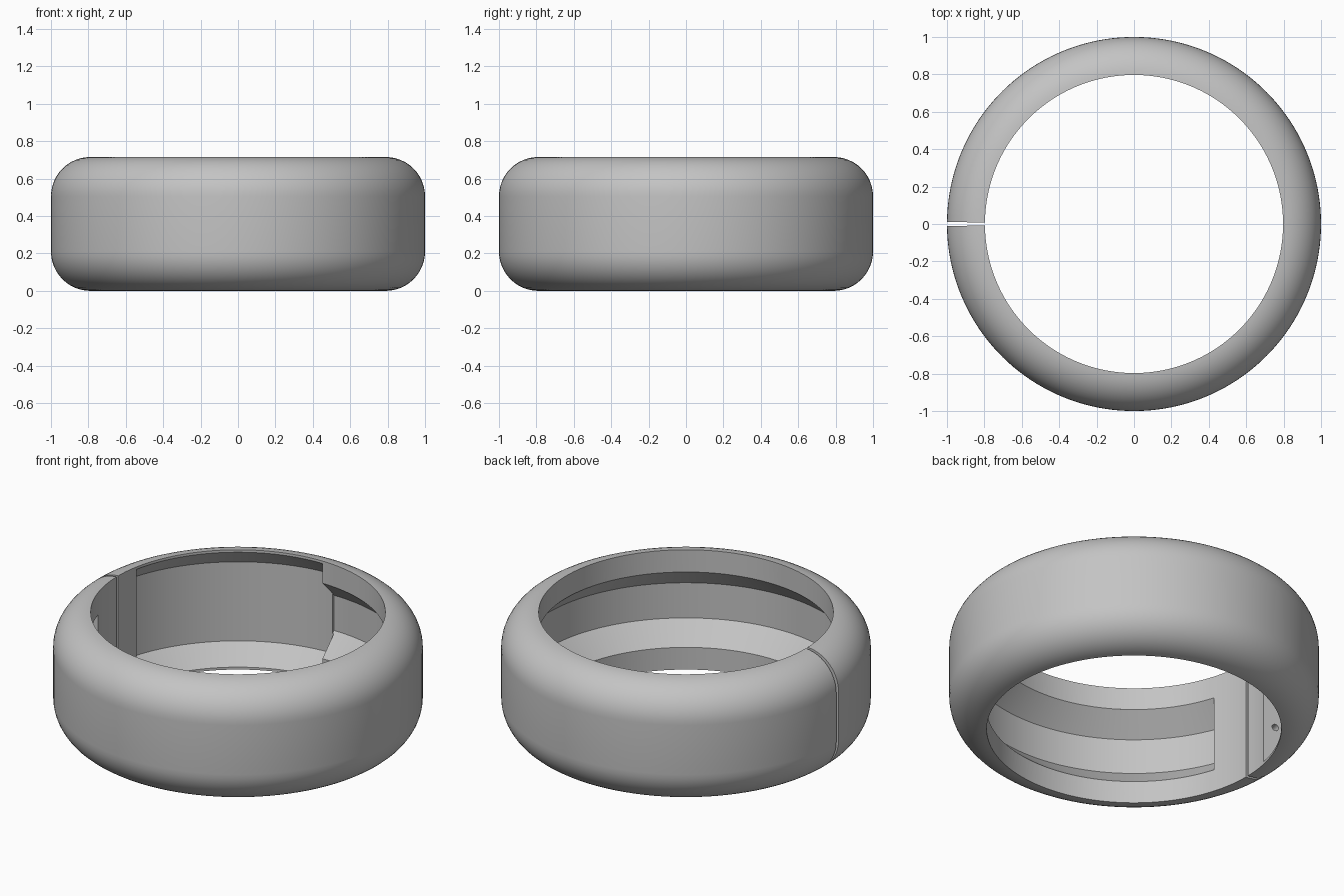
import bpy, bmesh, math
from math import radians, sin, cos, pi
from mathutils import Matrix

cube = bpy.data.objects.get("Cube")
if cube:
    bpy.data.objects.remove(cube)

HEIGHT, MID = 0.715, 0.3575
INNER, CORNER = 0.797, 0.21

grey = bpy.data.materials.new("satin grey")
grey.use_nodes = True
grey.diffuse_color = (0.55, 0.55, 0.55, 1)
grey.node_tree.nodes["Principled BSDF"].inputs["Base Color"].default_value = (0.55, 0.55, 0.55, 1)


def make_object(name, bm):
    bmesh.ops.recalc_face_normals(bm, faces=bm.faces)
    mesh = bpy.data.meshes.new(name)
    bm.to_mesh(mesh)
    bm.free()
    mesh.materials.append(grey)
    obj = bpy.data.objects.new(name, mesh)
    bpy.context.collection.objects.link(obj)
    return obj


def swept(name, profile, start, end, steps):
    """Sweep a closed (radius, z) profile about z between two angles, with end caps."""
    bm = bmesh.new()
    rings = []
    for i in range(steps + 1):
        a = radians(start + (end - start) * i / steps)
        rings.append([bm.verts.new((r * cos(a), r * sin(a), z)) for r, z in profile])
    n = len(profile)
    for a, b in zip(rings, rings[1:]):
        for j in range(n):
            k = (j + 1) % n
            bm.faces.new((a[j], a[k], b[k], b[j]))
    bm.faces.new(rings[0])
    bm.faces.new(rings[-1])
    return make_object(name, bm)


def groove(name, half, depth, start, end, steps):
    """Cutter with 45 degree sloped top and bottom."""
    wall = half - depth
    profile = [(INNER - 0.06, MID - half), (INNER, MID - half),
               (INNER + depth, MID - wall), (INNER + depth, MID + wall),
               (INNER, MID + half), (INNER - 0.06, MID + half)]
    return swept(name, profile, start, end, steps)


# Split ring body with rounded outer corners
profile = [(INNER, 0)]
for centre_z, first in ((CORNER, -pi / 2), (HEIGHT - CORNER, 0)):
    for i in range(13):
        a = first + pi / 2 * i / 12
        r = 1 - CORNER + CORNER * cos(a)
        if r > INNER + 0.005:
            profile.append((r, centre_z + CORNER * sin(a)))
profile.append((INNER, HEIGHT))
body = swept("ring_body", profile, -179.4, 179.4, 160)

# Long inner channel, deep pocket and small wire hole
cutters = [groove("channel_cutter", 0.225, 0.12, -163, 90.5, 113),
           groove("pocket_cutter", 0.343, 0.107, 90, 168.5, 35)]
bm = bmesh.new()
a = radians(169)
place = (Matrix.Translation((0.87 * cos(a), 0.87 * sin(a), 0.25))
         @ Matrix.Rotation(a, 4, "Z") @ Matrix.Rotation(pi / 2, 4, "X"))
bmesh.ops.create_cone(bm, cap_ends=True, segments=16, radius1=0.02, radius2=0.02,
                      depth=0.1, matrix=place)
cutters.append(make_object("hole_cutter", bm))

bpy.context.view_layer.objects.active = body
body.select_set(True)
for cutter in cutters:
    mod = body.modifiers.new(cutter.name, "BOOLEAN")
    mod.operation = "DIFFERENCE"
    mod.solver = "EXACT"
    mod.object = cutter
    bpy.ops.object.modifier_apply(modifier=mod.name)
    bpy.data.objects.remove(cutter)

bpy.ops.object.shade_smooth_by_angle(angle=radians(30))
